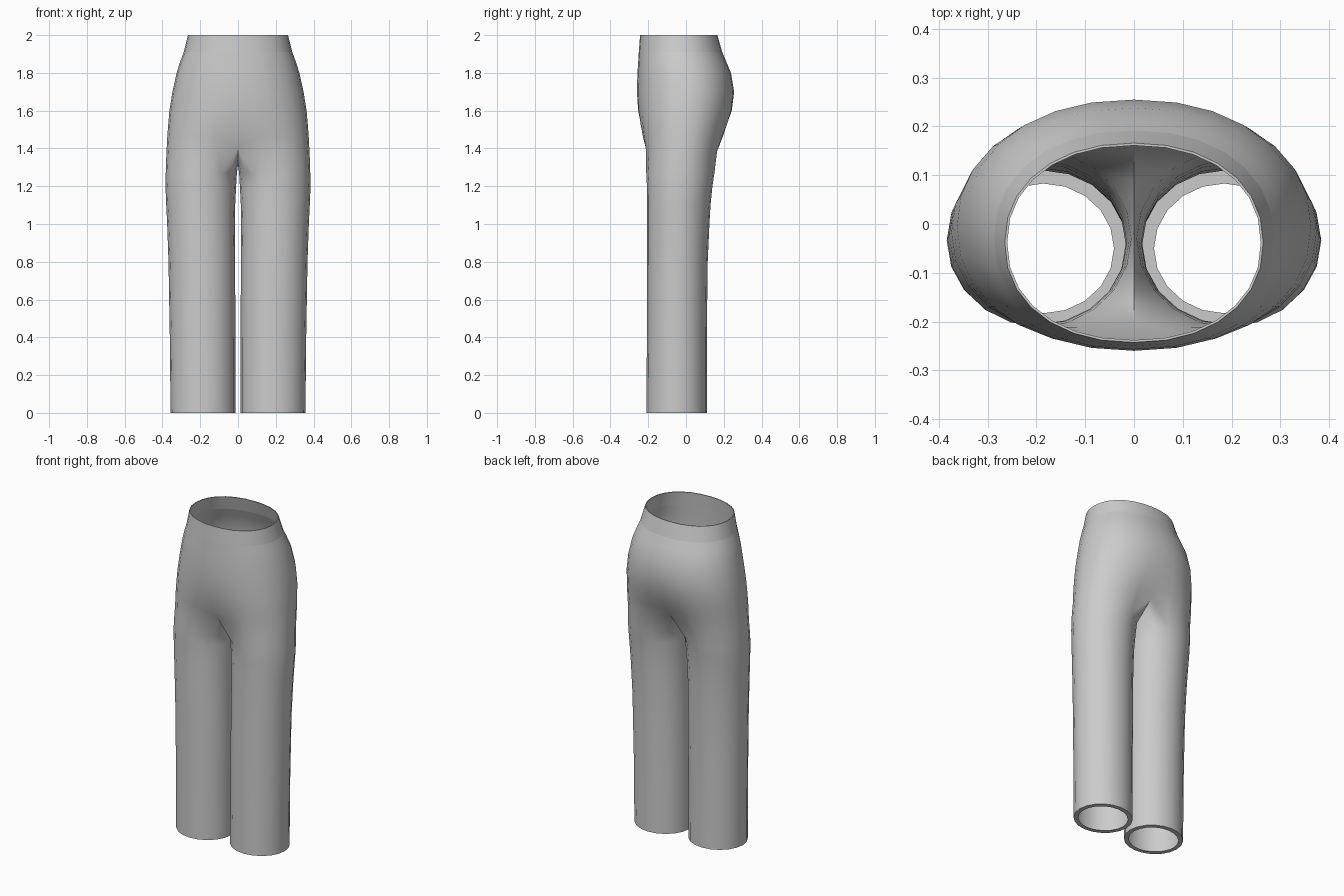
import bpy, bmesh, math

if "Cube" in bpy.data.objects:
    bpy.data.objects.remove(bpy.data.objects["Cube"])

M, N = 14, 20          # columns on a torso half, columns round a leg

# height: half width, front y, back y, inner leg x
PROFILE = [
    (0.0, 0.357, -0.210, 0.110, 0.014), (0.4, 0.361, -0.207, 0.110, 0.014),
    (0.8, 0.368, -0.206, 0.115, 0.015), (1.0, 0.375, -0.206, 0.124, 0.017),
    (1.1, 0.380, -0.206, 0.130, 0.015), (1.2, 0.384, -0.207, 0.140, 0.010),
    (1.3, 0.382, -0.212, 0.155, 0.004), (1.4, 0.378, -0.222, 0.180, 0.0),
    (1.5, 0.372, -0.243, 0.215, 0.0), (1.6, 0.363, -0.256, 0.245, 0.0),
    (1.7, 0.347, -0.260, 0.255, 0.0), (1.8, 0.325, -0.257, 0.238, 0.0),
    (1.86, 0.306, -0.253, 0.213, 0.0), (1.91, 0.287, -0.250, 0.192, 0.0),
    (2.0, 0.265, -0.243, 0.166, 0.0)]


def size(z):
    for p, q in zip(PROFILE, PROFILE[1:]):
        if z <= q[0]:
            t = (z - p[0]) / (q[0] - p[0])
            return [u + (v - u) * t for u, v in zip(p[1:], q[1:])]
    return PROFILE[-1][1:]


def spow(v, e):
    return math.copysign(abs(v) ** e, v)


def torso(z, k, inset=0.0):
    a, f, b, _ = size(z)
    t = math.pi * (k / M - 0.5)
    e = 0.92
    x = 0.0 if k in (0, M) else (a - inset) * spow(math.cos(t), e)
    return (x, (f + b) / 2 + ((b - f) / 2 - inset) * spow(math.sin(t), e), z)


def leg(z, k, inset=0.0):
    a, f, b, i = size(z)
    t = 2 * math.pi * (k - M / 2) / N
    return ((a + i) / 2 + ((a - i) / 2 - inset) * math.cos(t),
            (f + b) / 2 + ((b - f) / 2 - inset) * math.sin(t), z)


def blend(z, k, t):
    p, q = torso(z, k), leg(z, k)
    x = 0.0 if k in (0, M) else p[0] + (q[0] - p[0]) * t
    return (x, p[1] + (q[1] - p[1]) * t, z)


def loft(bm, rows, closed):
    for a, b in zip(rows, rows[1:]):
        n = len(a) if closed else M
        for k in range(n):
            j = (k + 1) % len(b)
            bm.faces.new((b[k], b[j], a[j], a[k]))


def finish(bm, name, mat):
    mesh = bpy.data.meshes.new(name)
    bm.to_mesh(mesh)
    bm.free()
    ob = bpy.data.objects.new(name, mesh)
    bpy.context.collection.objects.link(ob)
    mesh.materials.append(mat)
    bpy.context.view_layer.objects.active = ob
    ob.select_set(True)
    mod = ob.modifiers.new("mirror", 'MIRROR')
    mod.merge_threshold = 0.0005
    bpy.ops.object.modifier_apply(modifier=mod.name)
    bpy.ops.object.shade_smooth_by_angle(angle=math.radians(60))
    ob.select_set(False)


cloth = bpy.data.materials.new("grey cloth")
cloth.diffuse_color = (0.6, 0.6, 0.6, 1)
cloth.use_nodes = True
cloth.node_tree.nodes["Principled BSDF"].inputs["Base Color"].default_value = cloth.diffuse_color

# waistband with a thin top rim
bm = bmesh.new()
band = [(2.0, 0.005), (2.0, 0.0), (1.91, 0.0)]
loft(bm, [[bm.verts.new(torso(z, k, s)) for k in range(M + 1)] for z, s in band], False)
finish(bm, "waistband", cloth)

# hips, crotch and legs
bm = bmesh.new()
rows = [[bm.verts.new(blend(z, k, t)) for k in range(M + 1)]
        for z, t in [(1.91, 0), (1.86, 0), (1.8, 0), (1.7, 0), (1.6, 0.06),
                     (1.53, 0.17), (1.46, 0.36)]]
joint = []
for k in range(N):
    if k <= M:                                   # outer half, rising to the centre seam
        x, y, z = blend(1.37, k, 0.55)
        z += 0.04 * abs(2 * k / M - 1) ** 3
    else:                                        # saddle between the legs
        x, y, z = leg(1.34, k)
        x, z = 0.0, 1.315 + 0.011 * (k - 17) ** 2
    joint.append(bm.verts.new((x, y, z)))
loft(bm, rows + [joint[:M + 1]], False)

legs = [joint]
for z, s in [(1.27, 0), (1.2, 0), (1.1, 0), (1.0, 0), (0.8, 0), (0.6, 0),
             (0.4, 0), (0.2, 0), (0.0, 0), (0.0, 0.027)]:   # last ring is the hem rim
    legs.append([bm.verts.new(leg(z, k, s)) for k in range(N)])
loft(bm, legs, True)
finish(bm, "trouser_legs", cloth)
